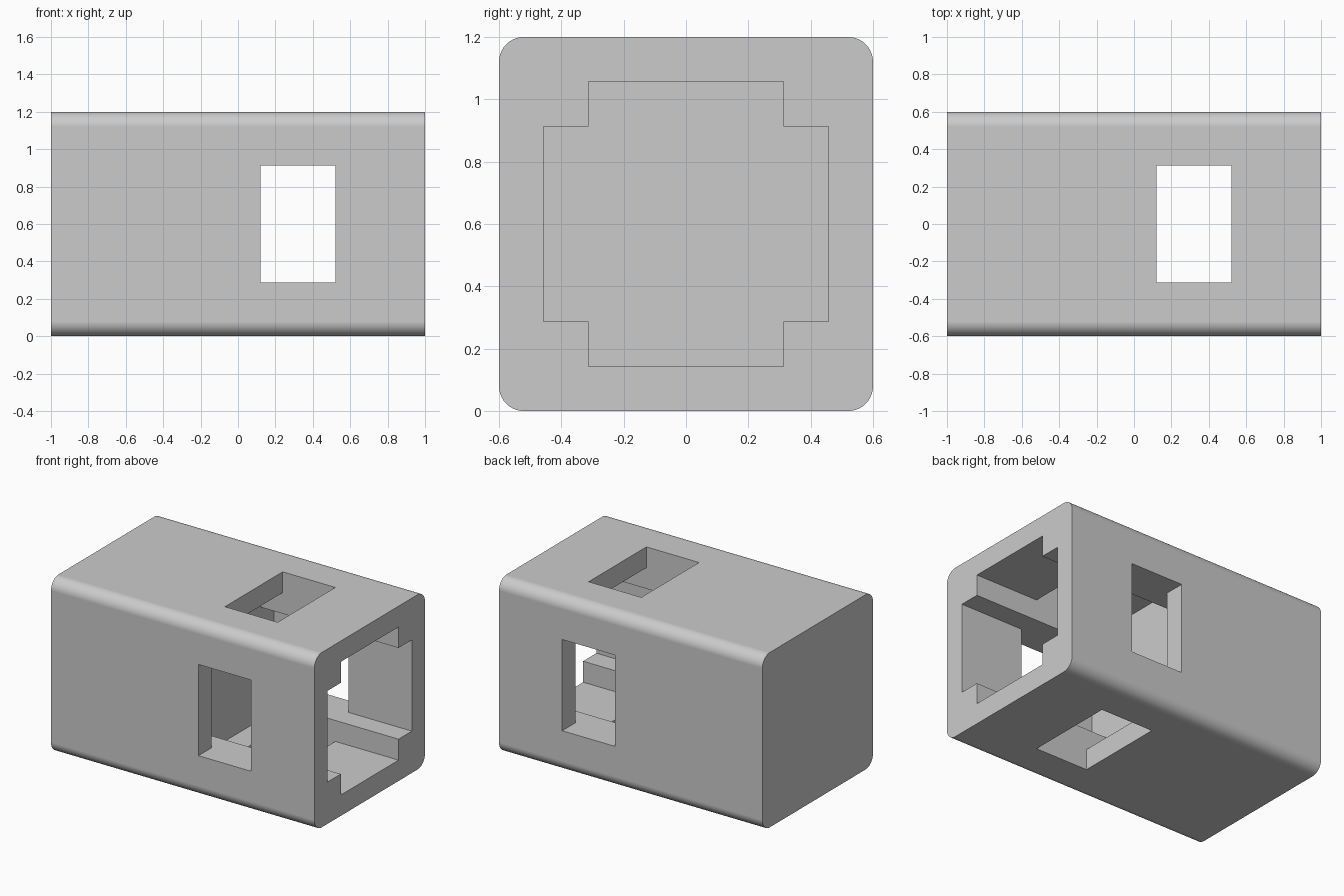
import bpy
import bmesh
import math
from mathutils import Vector

cube = bpy.data.objects.get("Cube")
if cube:
    bpy.data.objects.remove(cube, do_unlink=True)

LENGTH, SIDE, RADIUS = 2.0, 1.2, 0.08
MID = SIDE / 2
ARM, NOTCH = 0.457, 0.313        # half-sizes of the cross-shaped bore
BORE_END = -0.045                # blind end of the bore
WIN_LEFT, WIN_RIGHT = 0.12, 0.52  # window extent along the housing
OVER = MID + 0.1                 # cutters run past the outer skin


def box(name, x0, x1, half_y, half_z):
    """Box centred on the housing axis, spanning x0 to x1."""
    bm = bmesh.new()
    bmesh.ops.create_cube(bm, size=2)
    bmesh.ops.scale(bm, verts=bm.verts, vec=Vector(((x1 - x0) / 2, half_y, half_z)))
    bmesh.ops.translate(bm, verts=bm.verts, vec=Vector(((x0 + x1) / 2, 0, MID)))
    mesh = bpy.data.meshes.new(name)
    bm.to_mesh(mesh)
    bm.free()
    obj = bpy.data.objects.new(name, mesh)
    bpy.context.collection.objects.link(obj)
    return obj


# Housing block with its four long edges rounded
housing = box("housing", -LENGTH / 2, LENGTH / 2, MID, MID)
bm = bmesh.new()
bm.from_mesh(housing.data)
long_edges = [e for e in bm.edges if abs(e.verts[0].co.x - e.verts[1].co.x) > 1]
bmesh.ops.bevel(bm, geom=long_edges, offset=RADIUS, segments=10, profile=0.5, affect='EDGES')
bm.to_mesh(housing.data)
bm.free()

bpy.ops.object.select_all(action='DESELECT')
bpy.context.view_layer.objects.active = housing
housing.select_set(True)

# Cross-shaped blind bore, then the two pairs of through windows
cuts = [
    ("bore_wide", BORE_END, LENGTH, ARM, NOTCH),
    ("bore_tall", BORE_END, LENGTH, NOTCH, ARM),
    ("window_front_back", WIN_LEFT, WIN_RIGHT, OVER, NOTCH),
    ("window_top_bottom", WIN_LEFT, WIN_RIGHT, NOTCH, OVER),
]
for cut in cuts:
    cutter = box(*cut)
    cutter.hide_render = True
    mod = housing.modifiers.new(cut[0], 'BOOLEAN')
    mod.operation = 'DIFFERENCE'
    mod.solver = 'EXACT'
    mod.object = cutter
    bpy.ops.object.modifier_apply(modifier=mod.name)
    bpy.data.objects.remove(cutter, do_unlink=True)

# Merge coplanar leftovers from the cuts
bm = bmesh.new()
bm.from_mesh(housing.data)
bmesh.ops.remove_doubles(bm, verts=bm.verts, dist=0.0001)
bmesh.ops.dissolve_limit(bm, angle_limit=math.radians(1), verts=bm.verts, edges=bm.edges)
bm.to_mesh(housing.data)
bm.free()

# Smooth rounded edges, flat faces elsewhere
bpy.ops.object.shade_smooth_by_angle(angle=math.radians(30))
weighted = housing.modifiers.new("weighted_normals", 'WEIGHTED_NORMAL')
weighted.keep_sharp = True

# Plain grey finish
grey = bpy.data.materials.new("light_grey")
grey.use_nodes = True
colour = (0.6, 0.6, 0.6, 1)
grey.diffuse_color = colour
grey.node_tree.nodes["Principled BSDF"].inputs["Base Color"].default_value = colour
housing.data.materials.clear()
housing.data.materials.append(grey)
